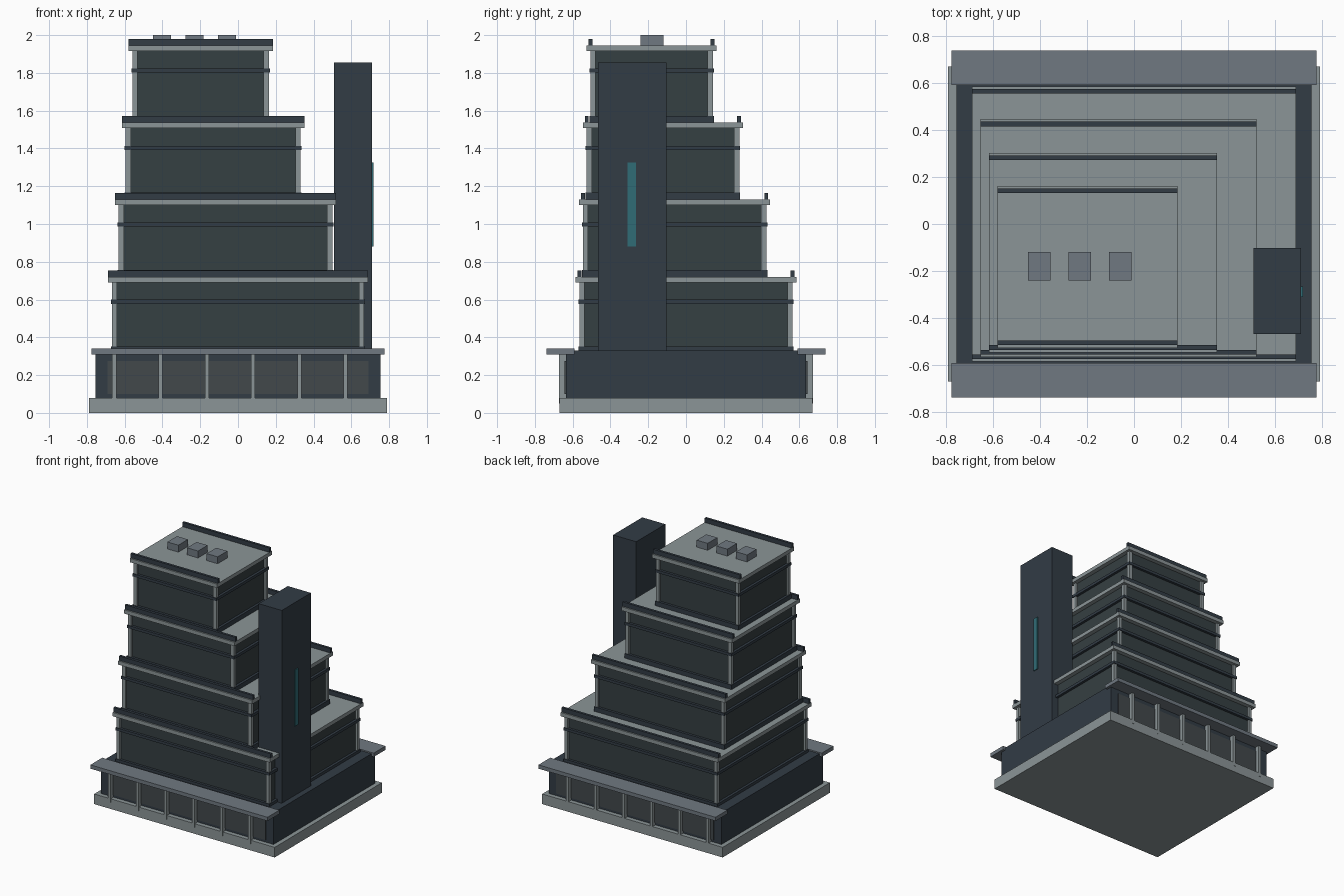
import bpy

if "Cube" in bpy.data.objects:
    bpy.data.objects.remove(bpy.data.objects["Cube"])


def material(name, rgb):
    m = bpy.data.materials.new(name)
    m.diffuse_color = (*rgb, 1)
    m.use_nodes = True
    m.node_tree.nodes["Principled BSDF"].inputs["Base Color"].default_value = m.diffuse_color
    return m


CONCRETE = material("concrete", (0.26, 0.30, 0.31))
DARK = material("dark_cladding", (0.032, 0.045, 0.060))
GLASS = material("dark_glass", (0.036, 0.050, 0.054))
SHOP = material("shop_glass", (0.055, 0.065, 0.070))
STEEL = material("steel", (0.16, 0.19, 0.22))
TEAL = material("teal_glass", (0.03, 0.15, 0.18))


def box(name, x, y, z, mat):
    """Axis-aligned box from (min, max) pairs."""
    bpy.ops.mesh.primitive_cube_add(
        size=1, location=[(a + b) / 2 for a, b in (x, y, z)])
    o = bpy.context.object
    o.name = name
    o.scale = [b - a for a, b in (x, y, z)]
    bpy.ops.object.transform_apply(location=False, rotation=False, scale=True)
    o.data.materials.append(mat)
    return o


def inset(r, d):
    return (r[0] + d, r[1] - d)


def both_ends(s, a, b):
    """Y range on the front (s=-1) or back (s=1)."""
    return tuple(sorted((s * a, s * b)))


# Plinth and podium
box("plinth", (-0.79, 0.79), (-0.67, 0.67), (0, 0.08), CONCRETE)
box("podium", (-0.755, 0.755), (-0.635, 0.635), (0.08, 0.33), DARK)

# Shop windows, columns and canopy on front and back
for s, side in ((-1, "front"), (1, "back")):
    box(f"{side}_shop_glass", (-0.69, 0.69), both_ends(s, 0.62, 0.642), (0.10, 0.275), SHOP)
    box(f"{side}_canopy", (-0.775, 0.775), both_ends(s, 0.59, 0.738), (0.31, 0.34), STEEL)
    for i in range(6):
        x = -0.655 + i * 0.245
        box(f"{side}_podium_column", (x - 0.011, x + 0.011),
            both_ends(s, 0.635, 0.672), (0.05, 0.315), CONCRETE)

# Stepped tiers: slab x range, slab y range, floor z, roof z, band z
TIERS = [
    ((-0.688, 0.688), (-0.585, 0.585), 0.33, 0.72, 0.588),
    ((-0.652, 0.520), (-0.566, 0.446), 0.72, 1.13, 0.997),
    ((-0.615, 0.352), (-0.546, 0.302), 1.13, 1.537, 1.403),
    ((-0.579, 0.184), (-0.526, 0.162), 1.537, 1.945, 1.812),
]
for n, (x, y, z0, z1, zb) in enumerate(TIERS, 1):
    box(f"tier_{n}_body", inset(x, 0.035), inset(y, 0.035), (z0, z1 - 0.03), GLASS)
    box(f"tier_{n}_slab", x, y, (z1 - 0.03, z1), CONCRETE)
    box(f"tier_{n}_band", inset(x, 0.015), inset(y, 0.015), (zb - 0.011, zb + 0.011), DARK)
    box(f"tier_{n}_sill", inset(x, 0.015), inset(y, 0.015), (z0, z0 + 0.022 + 0.014 * (n > 1)), DARK)
    # corner columns
    cx, cy = inset(x, 0.034), inset(y, 0.034)
    for px in cx:
        for py in cy:
            box(f"tier_{n}_column", (px - 0.014, px + 0.014),
                (py - 0.014, py + 0.014), (z0, z1 - 0.03), CONCRETE)
    # front and back parapets
    for py in inset(y, 0.021):
        box(f"tier_{n}_parapet", x, (py - 0.01, py + 0.01), (z1, z1 + 0.035), DARK)

# Service tower with a slit window
box("service_tower", (0.508, 0.71), (-0.467, -0.103), (0.33, 1.855), DARK)
box("tower_window", (0.70, 0.717), (-0.31, -0.265), (0.88, 1.325), TEAL)

# Rooftop units
for x in (-0.402, -0.23, -0.058):
    box("rooftop_unit", (x - 0.048, x + 0.048), (-0.24, -0.12), (1.945, 2.0), STEEL)
